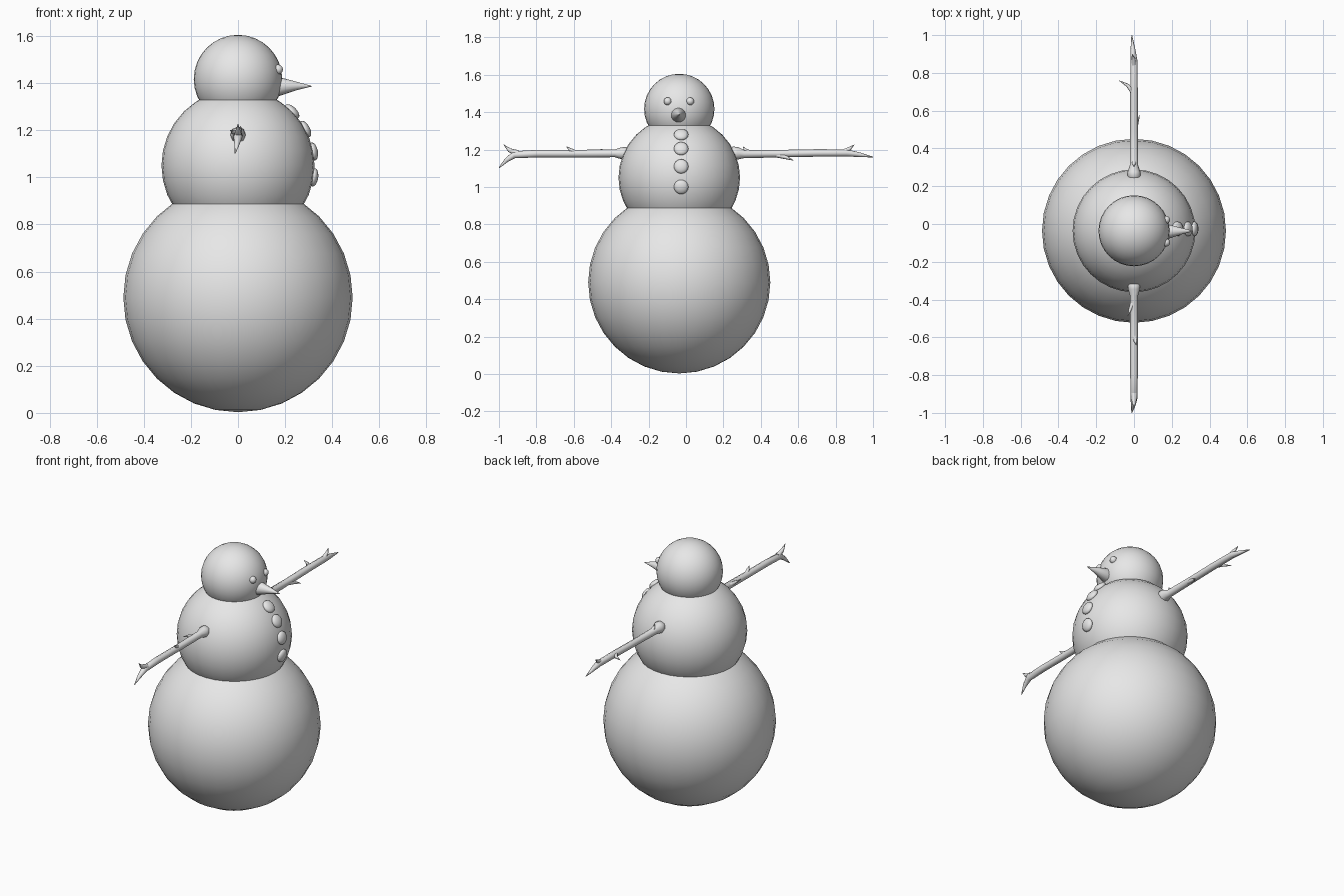
import bpy, bmesh, math
from mathutils import Vector, Matrix

if "Cube" in bpy.data.objects:
    bpy.data.objects.remove(bpy.data.objects["Cube"])

CY = -0.036  # centre line of the body in y

grey = bpy.data.materials.new("plain grey")
grey.diffuse_color = (0.8, 0.8, 0.8, 1)
grey.use_nodes = True
grey.node_tree.nodes["Principled BSDF"].inputs["Base Color"].default_value = grey.diffuse_color


def finish(bm, name, angle=60):
    bmesh.ops.recalc_face_normals(bm, faces=bm.faces)
    mesh = bpy.data.meshes.new(name)
    bm.to_mesh(mesh)
    bm.free()
    mesh.materials.append(grey)
    obj = bpy.data.objects.new(name, mesh)
    bpy.context.collection.objects.link(obj)
    bpy.ops.object.select_all(action='DESELECT')
    obj.select_set(True)
    bpy.context.view_layer.objects.active = obj
    bpy.ops.object.shade_smooth_by_angle(angle=math.radians(angle))
    return obj


def ball(name, centre, radius, segs=32, rings=16, flat=1.0, normal=(0, 0, 1)):
    """Sphere, optionally flattened along a normal."""
    bm = bmesh.new()
    turn = Vector(normal).to_track_quat('Z', 'Y').to_matrix().to_4x4()
    m = Matrix.Translation(centre) @ turn @ Matrix.Diagonal((1, 1, flat, 1))
    bmesh.ops.create_uvsphere(bm, u_segments=segs, v_segments=rings,
                              radius=radius, matrix=m)
    return finish(bm, name)


def tube(bm, points, sides=8):
    """Tapered branch through (x, y, z, radius) points."""
    pos = [Vector(p[:3]) for p in points]
    loops = []
    for i, p in enumerate(pos):
        d = pos[min(i + 1, len(pos) - 1)] - pos[max(i - 1, 0)]
        q = d.to_track_quat('Z', 'X')
        r = points[i][3]
        loops.append([bm.verts.new(p + q @ Vector((
            r * math.cos(k * math.tau / sides),
            r * math.sin(k * math.tau / sides), 0))) for k in range(sides)])
    for a, b in zip(loops, loops[1:]):
        for k in range(sides):
            n = (k + 1) % sides
            bm.faces.new((a[k], a[n], b[n], b[k]))
    bm.faces.new(loops[0])
    bm.faces.new(loops[-1])


def arm(name, branches):
    bm = bmesh.new()
    for b in branches:
        tube(bm, b)
    finish(bm, name)


# Three snowballs
ball("lower_body", (0, CY, 0.49), 0.487)
MID = Vector((0, CY, 1.05))
ball("middle_body", MID, 0.325)
ball("head", (0, CY, 1.417), 0.188)

# Eyes
for name, y in (("right_eye", -0.098), ("left_eye", 0.022)):
    ball(name, (0.17, y, 1.458), 0.021, 16, 8)

# Nose
bm = bmesh.new()
tube(bm, [(0.14, -0.04, 1.384, 0.034), (0.175, -0.04, 1.386, 0.04),
          (0.245, -0.038, 1.388, 0.019), (0.314, -0.037, 1.387, 0.001)], 16)
finish(bm, "nose")

# Buttons following the curve of the middle snowball
for i, z in enumerate((1.28, 1.205, 1.11, 1.0)):
    h = z - MID.z
    n = Vector((math.sqrt(0.325 ** 2 - h * h), 0.0, h))
    ball(f"button_{i + 1}", MID + n + Vector((0, 0.01, 0)), 0.039, 16, 10,
         0.5, n)

# Left arm with forked end and twigs
arm("left_arm", [
    [(0, 0.235, 1.18, 0.022), (0, 0.25, 1.18, 0.036), (0, 0.275, 1.18, 0.034),
     (0, 0.31, 1.176, 0.022), (0, 0.50, 1.178, 0.02), (0, 0.70, 1.182, 0.02),
     (0, 0.86, 1.182, 0.019), (-0.006, 0.93, 1.172, 0.012),
     (-0.012, 1.0, 1.16, 0.002)],
    [(0, 0.84, 1.185, 0.015), (-0.003, 0.875, 1.205, 0.010),
     (-0.01, 0.90, 1.226, 0.001)],
    [(0, 0.69, 1.182, 0.013), (-0.035, 0.735, 1.185, 0.009),
     (-0.08, 0.76, 1.187, 0.001)],
    [(0, 0.46, 1.176, 0.014), (0.012, 0.53, 1.160, 0.011),
     (0.03, 0.575, 1.142, 0.001)],
    [(0, 0.34, 1.182, 0.014), (0, 0.315, 1.20, 0.008),
     (0, 0.305, 1.216, 0.001)],
])

# Right arm with forked end and twigs
arm("right_arm", [
    [(0, -0.305, 1.18, 0.022), (0, -0.32, 1.18, 0.034),
     (0, -0.345, 1.18, 0.032), (0, -0.38, 1.18, 0.021),
     (0, -0.60, 1.178, 0.02), (0, -0.80, 1.178, 0.02),
     (0, -0.92, 1.172, 0.019), (-0.004, -0.96, 1.143, 0.012),
     (-0.012, -1.0, 1.102, 0.002)],
    [(0, -0.90, 1.18, 0.017), (0, -0.945, 1.197, 0.011),
     (0, -0.975, 1.227, 0.001)],
    [(0, -0.59, 1.182, 0.014), (0.008, -0.62, 1.20, 0.009),
     (0.012, -0.64, 1.217, 0.001)],
    [(0, -0.40, 1.18, 0.014), (-0.02, -0.45, 1.193, 0.009),
     (-0.033, -0.49, 1.20, 0.001)],
])
